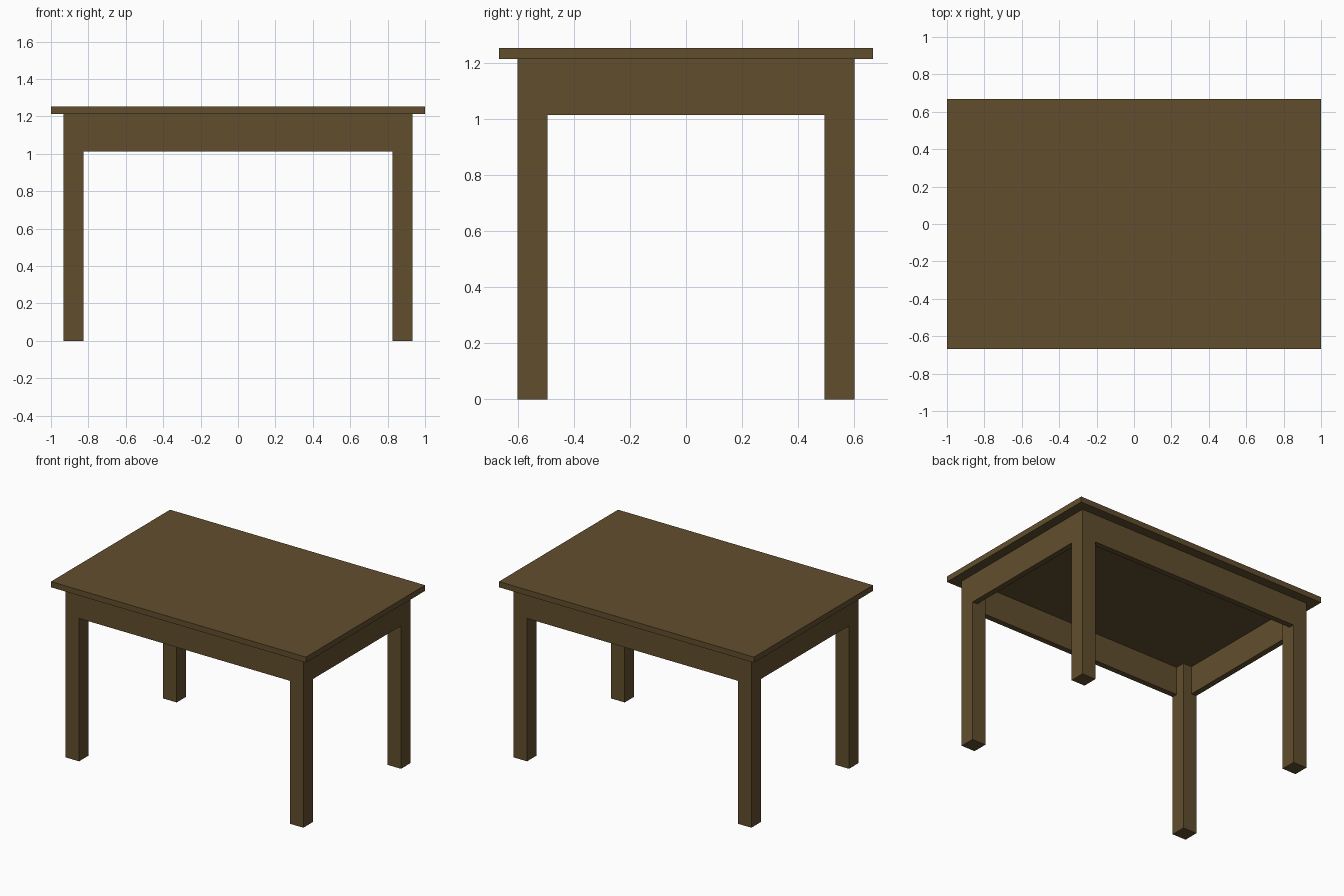
import bpy

if "Cube" in bpy.data.objects:
    bpy.data.objects.remove(bpy.data.objects["Cube"])

# One brown wood colour
wood = bpy.data.materials.new("brown_wood")
wood.diffuse_color = (0.120, 0.076, 0.027, 1.0)
wood.use_nodes = True
wood.node_tree.nodes["Principled BSDF"].inputs["Base Color"].default_value = wood.diffuse_color

# Main dimensions
TOP_X, TOP_Y = 1.0, 0.667        # tabletop half sizes
HEIGHT, TOP_Z = 1.253, 1.213     # upper and lower side of the tabletop
OUT_X, OUT_Y = 0.933, 0.600      # outer faces of the legs
LEG = 0.107                      # leg width
APRON_T, APRON_Z = 0.04, 1.013   # apron thickness and lower edge


def box(name, x0, x1, y0, y1, z0, z1):
    """Axis-aligned box between two corners."""
    bpy.ops.mesh.primitive_cube_add(
        size=1, location=((x0 + x1) / 2, (y0 + y1) / 2, (z0 + z1) / 2))
    obj = bpy.context.object
    obj.name = name
    obj.scale = (abs(x1 - x0), abs(y1 - y0), abs(z1 - z0))
    bpy.ops.object.transform_apply(location=False, rotation=False, scale=True)
    obj.data.materials.append(wood)
    return obj


# Tabletop
box("tabletop", -TOP_X, TOP_X, -TOP_Y, TOP_Y, TOP_Z, HEIGHT)

# Four square legs
for sx, side in ((-1, "left"), (1, "right")):
    for sy, end in ((-1, "front"), (1, "back")):
        box(f"{end}_{side}_leg", sx * (OUT_X - LEG), sx * OUT_X,
            sy * (OUT_Y - LEG), sy * OUT_Y, 0, TOP_Z)

# Long aprons, flush with the front and back of the legs
for sy, end in ((-1, "front"), (1, "back")):
    box(f"{end}_apron", -(OUT_X - LEG), OUT_X - LEG,
        sy * (OUT_Y - APRON_T), sy * OUT_Y, APRON_Z, TOP_Z)

# Short aprons, flush with the outer sides of the legs
for sx, side in ((-1, "left"), (1, "right")):
    box(f"{side}_apron", sx * (OUT_X - APRON_T), sx * OUT_X,
        -(OUT_Y - LEG), OUT_Y - LEG, APRON_Z, TOP_Z)
